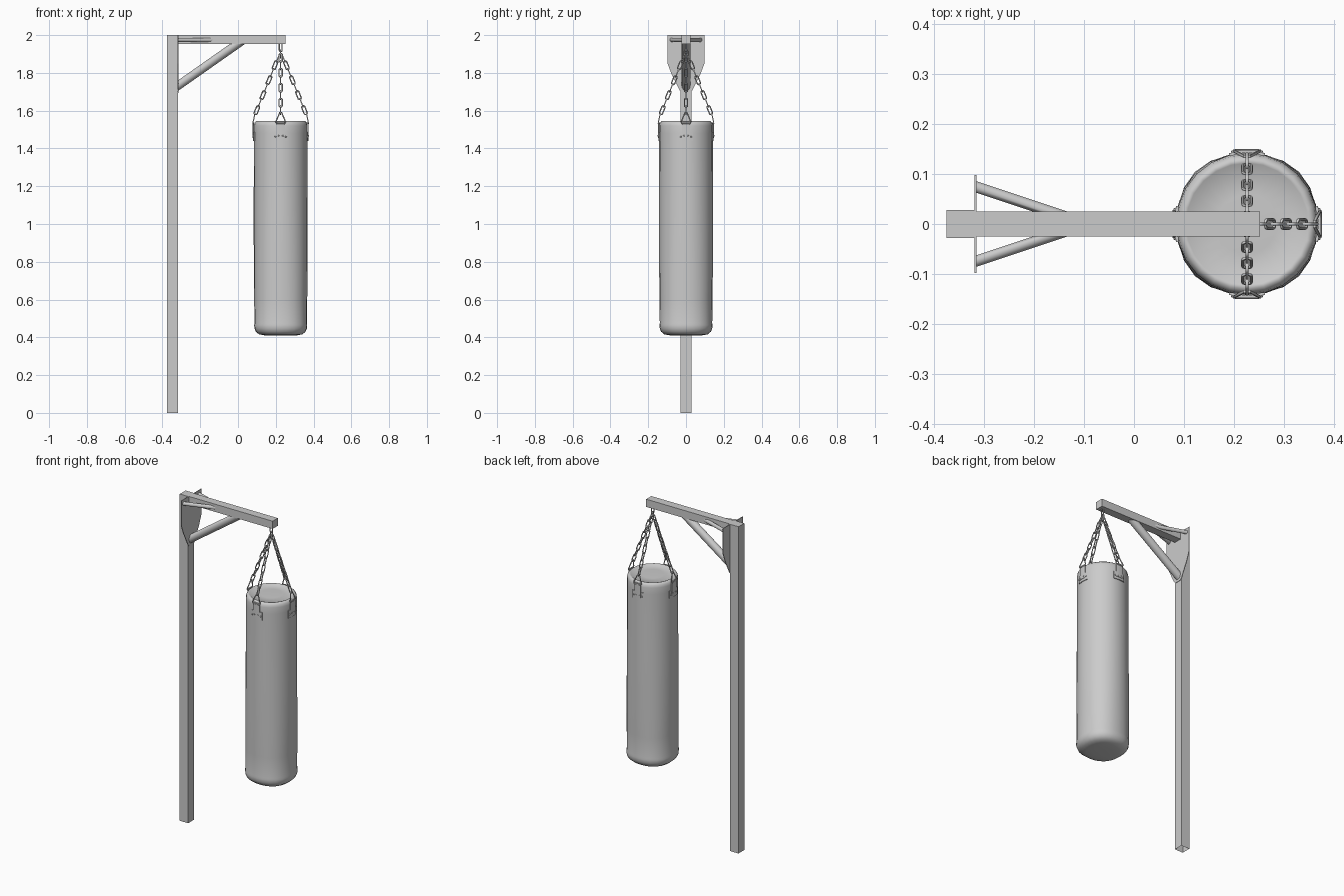
import bpy, bmesh
from math import sin, cos, pi, radians
from mathutils import Vector, Matrix

if "Cube" in bpy.data.objects:
    bpy.data.objects.remove(bpy.data.objects["Cube"])

CX = 0.226                      # bag axis
Z = Vector((0, 0, 1))


def finish(bm, name, angle=40, smooth=True):
    bmesh.ops.recalc_face_normals(bm, faces=bm.faces)
    me = bpy.data.meshes.new(name)
    bm.to_mesh(me)
    bm.free()
    ob = bpy.data.objects.new(name, me)
    bpy.context.collection.objects.link(ob)
    if smooth:
        bpy.ops.object.select_all(action='DESELECT')
        ob.select_set(True)
        bpy.context.view_layer.objects.active = ob
        bpy.ops.object.shade_smooth_by_angle(angle=radians(angle))
    return ob


def box(name, lo, hi, open_bottom=False):
    lo, hi = Vector(lo), Vector(hi)
    bm = bmesh.new()
    m = Matrix.Translation((lo + hi) / 2) @ Matrix.Diagonal((*(hi - lo), 1))
    bmesh.ops.create_cube(bm, size=1, matrix=m)
    if open_bottom:
        bmesh.ops.delete(bm, geom=[f for f in bm.faces if f.normal.z < -.9], context='FACES_ONLY')
    return finish(bm, name, smooth=False)


def bridge(bm, rings, closed=False):
    n = len(rings[0])
    pairs = list(zip(rings, rings[1:])) + ([(rings[-1], rings[0])] if closed else [])
    for a, b in pairs:
        for i in range(n):
            j = (i + 1) % n
            bm.faces.new((a[i], a[j], b[j], b[i]))


def strut(name, start, end, r, n1, n2, sides=16):
    """Round bar whose ends are mitred to the planes with normals n1 and n2."""
    a, b, n1, n2 = map(Vector, (start, end, n1, n2))
    d = (b - a).normalized()
    u = d.orthogonal().normalized()
    v = d.cross(u)
    bm = bmesh.new()
    rings = []
    for c, n in ((a, n1), (b, n2)):
        ring = []
        for i in range(sides):
            o = r * (u * cos(2 * pi * i / sides) + v * sin(2 * pi * i / sides))
            ring.append(bm.verts.new(c + o - d * (o.dot(n) / d.dot(n))))
        rings.append(ring)
        bm.faces.new(ring)
    bridge(bm, rings)
    return finish(bm, name)


def loop_tube(bm, pts, normal, r, sides=6):
    """Closed wire along a planar loop."""
    rings = []
    n = len(pts)
    for i, p in enumerate(pts):
        t = (pts[(i + 1) % n] - pts[i - 1]).normalized()
        s = t.cross(normal)
        rings.append([bm.verts.new(p + r * (s * cos(2 * pi * k / sides) + normal * sin(2 * pi * k / sides)))
                      for k in range(sides)])
    bridge(bm, rings, True)


def link(bm, c, d, side, length, width, r):
    """Stadium-shaped chain link, long axis d, flat across side."""
    h, w = length / 2 - width / 2, width / 2 - r
    pts = []
    for k in range(14):
        a = 2 * pi * (k + .5) / 14
        pts.append(c + d * (w * sin(a) + (h if sin(a) > 0 else -h)) + side * w * cos(a))
    loop_tube(bm, pts, d.cross(side), r)


# Frame: post, arm, mounting plate
box("post", (-.375, -.028, 0), (-.318, .028, 2), True)
box("arm", (-.318, -.025, 1.953), (.252, .025, 2))
bm = bmesh.new()
outline = [(-.098, 2), (-.098, 1.85), (-.075, 1.79), (-.032, 1.705), (-.02, 1.693)]
outline += [(-y, z) for y, z in reversed(outline)]
f = bm.faces.new([bm.verts.new((-.319, y, z)) for y, z in outline])
g = bmesh.ops.extrude_face_region(bm, geom=[f])
bmesh.ops.translate(bm, vec=(.004, 0, 0), verts=[v for v in g['geom'] if isinstance(v, bmesh.types.BMVert)])
finish(bm, "mounting_plate", smooth=False)

# Braces
strut("diagonal_brace", (-.318, 0, 1.732), (0, 0, 1.955), .023, (1, 0, 0), (0, 0, 1))
for s in (-1, 1):
    strut("side_brace", (-.318, s * .075, 1.975), (-.165, s * .024, 1.975), .011, (1, 0, 0), (0, 1, 0))

# Bag: lathed profile, slightly squared towards the bottom
profile = [(.05, .409), (.09, .411), (.118, .416), (.135, .43), (.142, .447), (.144, .465),
           (.142, .475), (.143, .6), (.144, .8), (.143, 1.1), (.142, 1.35), (.142, 1.48),
           (.142, 1.52), (.139, 1.535), (.13, 1.545), (.122, 1.544), (.116, 1.539), (.06, 1.541)]
bm = bmesh.new()
SEG = 24
rings = []
for r, z in profile:
    k = .025 * max(0, 1 - (z - .4) / .7)
    rings.append([bm.verts.new((CX + r * (1 - k * cos(4 * a)) * cos(a), r * (1 - k * cos(4 * a)) * sin(a), z))
                  for a in (2 * pi * i / SEG for i in range(SEG))])
bridge(bm, rings)
bm.faces.new(rings[0])
bm.faces.new(rings[-1])
finish(bm, "bag", 60)

# Hanger: eye and connecting ring under the arm
bm = bmesh.new()
link(bm, Vector((CX, 0, 1.935)), Z, Vector((1, 0, 0)), .05, .022, .003)
link(bm, Vector((CX, 0, 1.9)), Z, Vector((0, 1, 0)), .05, .026, .003)
finish(bm, "hanger_eye", 60)

# Four chains with triangular rings, straps and rivets
for q in range(4):
    a0 = q * pi / 2
    out, tan = Vector((cos(a0), sin(a0), 0)), Vector((-sin(a0), cos(a0), 0))
    axis = Vector((CX, 0, 0))
    top, low = axis + out * .006 + Z * 1.9, axis + out * .134 + Z * 1.583
    d = (low - top).normalized()
    bm = bmesh.new()
    N = 8
    for i in range(N):
        side = tan if i % 2 == 0 else d.cross(tan)
        link(bm, top.lerp(low, (i + .5) / N), d, side, .056, .024, .0032)
    tri = [axis + out * r + tan * t + Z * z for r, t, z in
           ((.135, -.005, 1.59), (.135, .005, 1.59), (.146, .026, 1.54), (.147, .022, 1.533),
            (.147, -.022, 1.533), (.146, -.026, 1.54))]
    nrm = (tri[2] - tri[0]).cross(tri[5] - tri[0]).normalized()
    loop_tube(bm, tri, nrm, .0032)
    finish(bm, "chain", 60)

    # strap pieces wrapped round the bag: (half width, z low, z high)
    bm = bmesh.new()
    for hw, z0, z1, rr in ((.037, 1.44, 1.487, .146), (.022, 1.455, 1.54, .148)):
        rows = []
        for r, z in ((rr - .006, z0), (rr, z0), (rr, z1), (rr - .006, z1)):
            rows.append([bm.verts.new((CX + r * cos(a), r * sin(a), z)) for a in
                         (a0 + hw / rr * (i / 3 - 1) for i in range(7))])
        for i in range(6):
            for j in range(4):
                A, B = rows[j], rows[(j + 1) % 4]
                bm.faces.new((A[i], A[i + 1], B[i + 1], B[i]))
        for e in (0, 6):
            bm.faces.new([row[e] for row in rows])
    for t, z in ((-.028, 1.462), (.028, 1.462), (-.011, 1.467), (.011, 1.467)):
        a = a0 + t / .147
        rad = Vector((cos(a), sin(a), 0))
        m = Matrix.Translation(axis + rad * .148 + Z * z) @ rad.to_track_quat('Z', 'Y').to_matrix().to_4x4()
        bmesh.ops.create_cone(bm, cap_ends=True, segments=8, radius1=.005, radius2=.003, depth=.004, matrix=m)
    finish(bm, "strap", 40)
